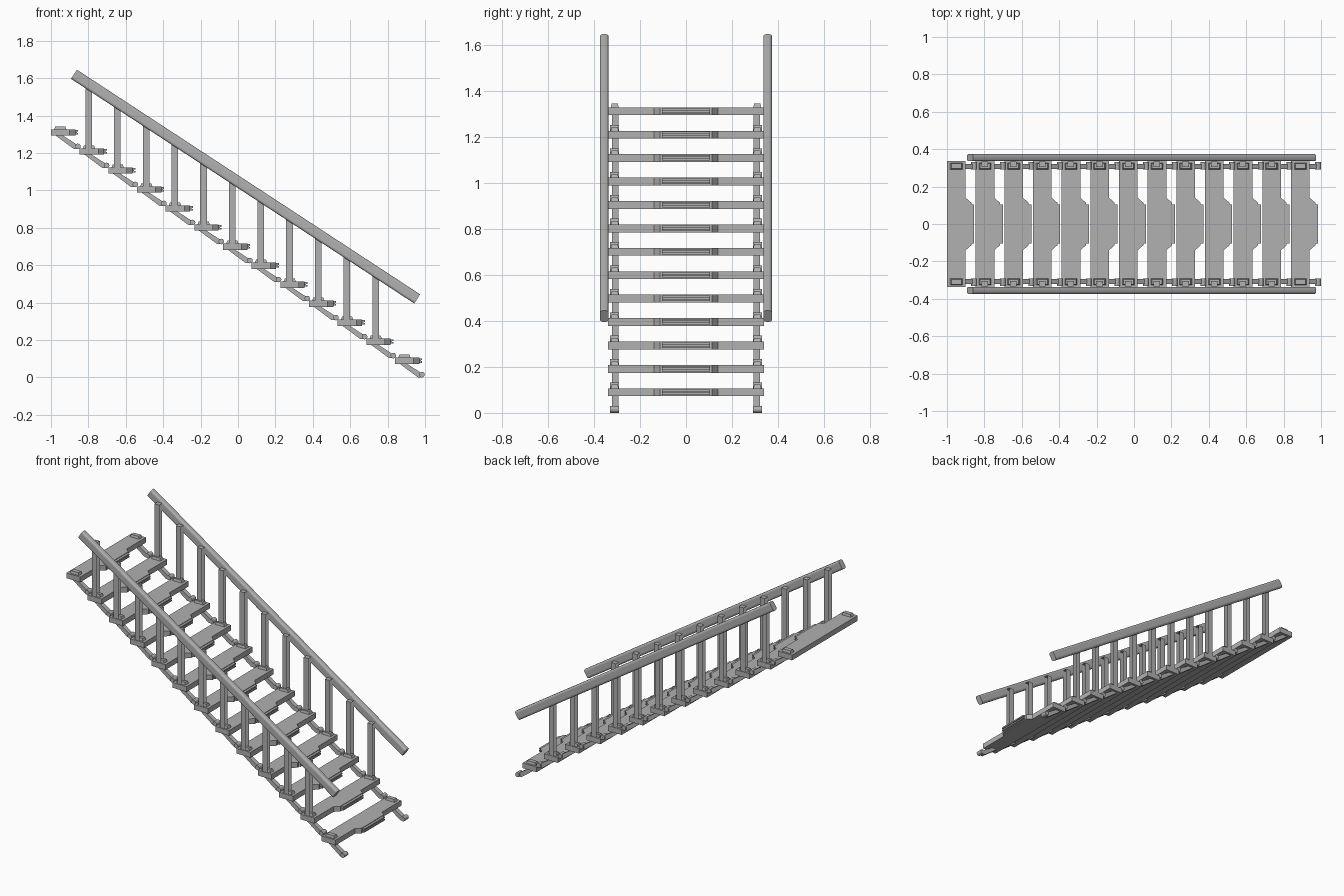
import bpy, bmesh, math
from mathutils import Matrix, Vector

if "Cube" in bpy.data.objects:
    bpy.data.objects.remove(bpy.data.objects["Cube"])

N = 13                    # number of treads
DX, DZ = 0.1533, -0.1017  # run and drop per step
X0, Z0 = -1.0, 1.293      # back lower edge of the top tread

grey = bpy.data.materials.new("mid_grey")
grey.diffuse_color = (0.44, 0.44, 0.44, 1)
grey.use_nodes = True
grey.node_tree.nodes["Principled BSDF"].inputs["Base Color"].default_value = grey.diffuse_color


def obj_from_bm(name, bm, recalc=True):
    if recalc:
        bmesh.ops.recalc_face_normals(bm, faces=bm.faces)
    me = bpy.data.meshes.new(name)
    bm.to_mesh(me)
    bm.free()
    me.materials.append(grey)
    ob = bpy.data.objects.new(name, me)
    bpy.context.collection.objects.link(ob)
    return ob


def prism(bm, pts, vec):
    """Extrude a closed 3D outline along vec."""
    f = bm.faces.new([bm.verts.new(p) for p in pts])
    r = bmesh.ops.extrude_face_region(bm, geom=[f], use_keep_orig=True)
    new = [g for g in r['geom'] if isinstance(g, bmesh.types.BMVert)]
    bmesh.ops.translate(bm, verts=new, vec=vec)


def plan(bm, pts, z0, z1):
    prism(bm, [(x, y, z0) for x, y in pts], (0, 0, z1 - z0))


def side(bm, pts, y0, y1):
    prism(bm, [(x, y0, z) for x, z in pts], (0, y1 - y0, 0))


def box(bm, x0, x1, y0, y1, z0, z1):
    plan(bm, [(x0, y0), (x1, y0), (x1, y1), (x0, y1)], z0, z1)


def repeat(name, bm, ks, recalc=True):
    """One mesh, linked onto every listed step."""
    first = obj_from_bm(name, bm, recalc)
    for k in ks:
        ob = first
        if k != ks[0]:
            ob = bpy.data.objects.new(name, first.data)
            bpy.context.collection.objects.link(ob)
        ob.location = (X0 + DX * k, 0, Z0 + DZ * k)


# Tread: plank widening to a nose in the middle of its front edge
bm = bmesh.new()
plan(bm, [(0, -0.338), (0.1, -0.338), (0.1, -0.14), (0.13, -0.114), (0.13, 0.114),
          (0.1, 0.14), (0.1, 0.338), (0, 0.338)], 0, 0.034)
# Grooved nose lip
for x1, z0, z1 in ((0.145, 0.021, 0.030), (0.138, 0.015, 0.021), (0.145, 0.006, 0.015)):
    box(bm, 0.128, x1, -0.104, 0.104, z0, z1)
repeat("tread", bm, range(N))

# Tapered end pads on top of each tread
bm = bmesh.new()
for s in (-1, 1):
    bmesh.ops.create_cone(bm, cap_ends=True, segments=4, radius1=math.sqrt(0.5), radius2=math.sqrt(0.5) * 0.8,
                          depth=1, matrix=Matrix.Translation((0.05, s * 0.3095, 0.0415)) @
                          Matrix.Diagonal((0.066, 0.034, 0.017, 1)) @ Matrix.Rotation(math.pi / 4, 4, 'Z'))
repeat("tread_end_pad", bm, range(N))

# Straight slanted links joining each tread to the next, ending in a round hinge knuckle
bm = bmesh.new()
for s in (-1, 1):
    side(bm, [(0.023, 0.002), (0.062, 0.002), (0.136, -0.046), (0.136, -0.0715), (0.122, -0.0715)],
         s * 0.294, s * 0.322)
    knuckle = [(0.144 + 0.015 * math.cos(a * math.pi / 6), -0.0575 + 0.015 * math.sin(a * math.pi / 6))
               for a in range(12)]
    side(bm, knuckle, s * 0.291, s * 0.331)
repeat("stringer_link", bm, range(N))

# Balusters: an outer and an inner flat face with a cap, open towards front and back of the flight
bm = bmesh.new()
xa, xb, zb, zt = 0.0315, 0.0665, 0.03, 0.39
for s in (-1, 1):
    for y, out in ((s * 0.335, s), (s * 0.306, -s)):
        q = [(xa, y, zb), (xb, y, zb), (xb, y, zt), (xa, y, zt)]
        bm.faces.new([bm.verts.new(p) for p in (q if out < 0 else q[::-1])])
    y0, y1 = sorted((s * 0.306, s * 0.335))
    bm.faces.new([bm.verts.new(p) for p in ((xa, y0, zt), (xb, y0, zt), (xb, y1, zt), (xa, y1, zt))])
repeat("baluster", bm, range(1, N - 1), recalc=False)

# Handrails with rounded long edges, following the slope
a, b = Vector((-0.877, 0, 1.621)), Vector((0.958, 0, 0.42))
d = b - a
for s in (-1, 1):
    bm = bmesh.new()
    bmesh.ops.create_cube(bm, size=1, matrix=Matrix.Diagonal((d.length, 0.038, 0.058, 1)))
    long_edges = [e for e in bm.edges if abs(e.verts[0].co.x - e.verts[1].co.x) > 1]
    bmesh.ops.bevel(bm, geom=long_edges, offset=0.013, segments=3, profile=0.5, affect='EDGES')
    rail = obj_from_bm("handrail", bm)
    rail.location = (a + b) / 2 + Vector((0, s * 0.355, 0))
    rail.rotation_euler = (0, math.atan2(-d.z, d.x), 0)
